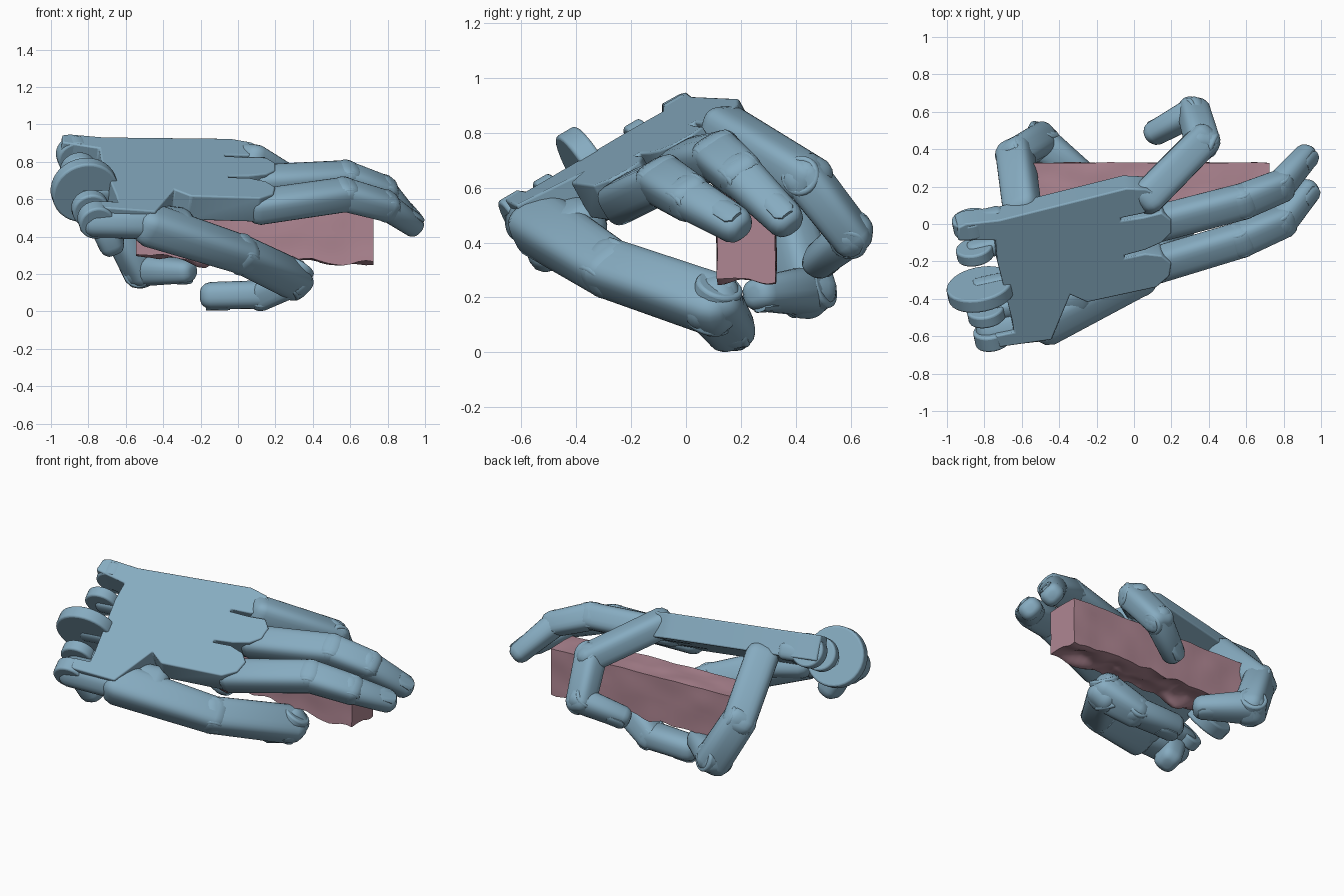
import bpy, bmesh, math
from mathutils import Vector, noise

if "Cube" in bpy.data.objects:
    bpy.data.objects.remove(bpy.data.objects["Cube"])

def material(name, col):
    m = bpy.data.materials.new(name)
    m.diffuse_color = (*col, 1)
    m.use_nodes = True
    m.node_tree.nodes["Principled BSDF"].inputs["Base Color"].default_value = m.diffuse_color
    return m

BLUE = material("blue", (0.24, 0.41, 0.53))
PINK = material("pink", (0.43, 0.24, 0.29))

# Hand axes: U wrist to fingers, V across, N out of the back of the hand
N = Vector((0.13, -0.48, 0.865)).normalized()
U = Vector((0.973, 0.228, -0.04))
U = (U - N * U.dot(N)).normalized()
V = N.cross(U)

def finish(name, bm, mat=BLUE, bevel=0, angle=38):
    bmesh.ops.recalc_face_normals(bm, faces=bm.faces)
    me = bpy.data.meshes.new(name)
    bm.to_mesh(me)
    bm.free()
    ob = bpy.data.objects.new(name, me)
    bpy.context.collection.objects.link(ob)
    me.materials.append(mat)
    if bevel:
        b = ob.modifiers.new("bevel", 'BEVEL')
        b.width, b.segments, b.limit_method = bevel, 3, 'ANGLE'
    bpy.ops.object.select_all(action='DESELECT')
    ob.select_set(True)
    bpy.context.view_layer.objects.active = ob
    bpy.ops.object.shade_smooth_by_angle(angle=math.radians(angle))
    return ob

def back_z(x, y):
    return 0.925 - 0.15 * (x + 0.85) + 0.555 * (y + 0.03)

def loft(name, rings, side, back, power, sides=24):
    """rings: (centre, half width, half height), rounded-box sections"""
    bm = bmesh.new()
    loops = []
    for c, w, h in rings:
        loop = []
        for i in range(sides):
            t = 2 * math.pi * (i + 0.5) / sides
            cs, sn = math.cos(t), math.sin(t)
            px = math.copysign(abs(cs) ** power, cs) * w
            py = math.copysign(abs(sn) ** power, sn) * h
            loop.append(bm.verts.new(c + side * px + back * py))
        loops.append(loop)
    for l0, l1 in zip(loops, loops[1:]):
        for i in range(sides):
            j = (i + 1) % sides
            bm.faces.new((l0[i], l0[j], l1[j], l1[i]))
    bm.faces.new(loops[0])
    bm.faces.new(loops[-1])
    return finish(name, bm)

def bone(name, a, b, r0, r1, hint, flat=0.88, power=0.7, tip=False):
    """one phalanx with rounded ends; a tip also gets a nail"""
    a, b = Vector(a), Vector(b)
    d = (b - a).normalized()
    back = (Vector(hint) - d * d.dot(Vector(hint))).normalized()
    side = d.cross(back)
    cap = [(0.85, 0.35), (0.78, 0.6), (0.55, 0.85), (0.2, 0.98)]
    rings = [(a - d * r0 * o, r0 * s, r0 * s * flat) for o, s in cap]
    rings += [(b + d * r1 * o, r1 * s, r1 * s * flat) for o, s in reversed(cap)]
    loft(name, rings, side, back, power)
    if tip:
        c = b - d * r1 * 0.15 + back * r1 * flat * 0.85
        nail = [(c + d * r1 * o, r1 * s, r1 * 0.2)
                for o, s in ((-0.85, 0.4), (-0.6, 0.6), (0.35, 0.62), (0.65, 0.35))]
        loft(name + "_nail", nail, side, back, 0.8, 12)

def cylinder(name, c, axis, r, length, bevel=0.012):
    bm = bmesh.new()
    bmesh.ops.create_cone(bm, cap_ends=True, segments=32, radius1=r, radius2=r, depth=length)
    q = Vector((0, 0, 1)).rotation_difference(Vector(axis))
    for v in bm.verts:
        v.co = q @ v.co + Vector(c)
    finish(name, bm, bevel=bevel)

def digit(name, pts, radii, hints):
    for i in range(len(pts) - 1):
        last = i == len(pts) - 2
        bone(f"{name}_{i + 1}", pts[i], pts[i + 1], radii[i], radii[i + 1], hints[i],
             power=0.8 if last else 0.62, tip=last)
    for i in range(1, len(pts) - 1):
        d = Vector(pts[i + 1]) - Vector(pts[i - 1])
        axis = d.cross(Vector(hints[i])).normalized()
        cylinder(f"{name}_joint_{i}", pts[i], axis, radii[i] * 0.8, radii[i] * 1.6)

# Palm plate: outline seen from above, laid on the tilted back plane
outline = [(-0.94, -0.02), (-0.9, 0.0), (-0.72, 0.02), (-0.04, 0.19), (0.07, 0.185), (0.13, 0.15),
           (0.11, 0.09), (0.05, 0.055), (-0.07, 0.03), (-0.07, 0.015), (0.05, 0.035), (0.15, 0.06),
           (0.2, 0.02), (0.2, -0.05), (0.15, -0.1), (0.06, -0.14), (-0.05, -0.17), (-0.05, -0.185),
           (0.06, -0.16), (0.15, -0.17), (0.2, -0.21), (0.19, -0.28), (0.12, -0.34),
           (-0.25, -0.42), (-0.34, -0.38), (-0.44, -0.62), (-0.72, -0.66), (-0.74, -0.6),
           (-0.64, -0.58), (-0.65, -0.52), (-0.73, -0.2), (-0.74, -0.09), (-0.94, -0.09)]
bm = bmesh.new()
top = [bm.verts.new((x, y, back_z(x, y))) for x, y in outline]
face = bm.faces.new(top)
ext = bmesh.ops.extrude_face_region(bm, geom=[face])
for v in ext["geom"]:
    if isinstance(v, bmesh.types.BMVert):
        v.co -= N * 0.15
finish("palm", bm, bevel=0.015)

# Wrist hinge discs and lobes
for i, (x, y, z, r, w) in enumerate([(-0.87, -0.0, 0.835, 0.1, 0.09), (-0.85, -0.15, 0.75, 0.1, 0.07),
                                     (-0.82, -0.35, 0.65, 0.18, 0.08), (-0.79, -0.48, 0.55, 0.1, 0.07),
                                     (-0.76, -0.6, 0.49, 0.095, 0.09)]):
    cylinder(f"wrist_disc_{i + 1}", (x, y, z), V, r, w)
    a = Vector((x, y, z)) - N * 0.02
    bone(f"wrist_lug_{i + 1}", a, a + U * 0.14, 0.05, 0.05, N, flat=1.1)

# Thumb mount: rounded barrel and block below it
bone("thumb_barrel", (-0.76, -0.56, 0.48), (-0.5, -0.53, 0.47), 0.1, 0.1, (0, 0, 1), power=0.8)
bone("thumb_motor", (-0.72, -0.53, 0.47), (-0.68, -0.5, 0.37), 0.09, 0.08, (1, 0, 0))
bone("thumb_web", (-0.48, -0.45, 0.48), (-0.32, -0.39, 0.46), 0.1, 0.1, N)

# Thumb, sweeping under the bar
digit("thumb", [(-0.46, -0.52, 0.46), (0.02, -0.28, 0.305), (0.29, 0.1, 0.175), (0.13, 0.16, 0.09),
                (-0.13, 0.165, 0.085)], [0.12, 0.105, 0.11, 0.09, 0.085],
      [(0.2, -0.5, 0.8), (0.5, -0.5, 0.7), (1, 0, -0.6), (0, 0, -1)])

# Two long fingers and one curled finger
digit("index_finger", [(0.12, -0.22, 0.56), (0.57, -0.085, 0.625), (0.79, 0.01, 0.565), (0.925, 0.17, 0.47)],
      [0.095, 0.093, 0.085, 0.07], [N, N, (0.5, -0.4, 0.8)])
digit("middle_finger", [(0.12, 0.0, 0.69), (0.58, 0.12, 0.715), (0.78, 0.2, 0.645), (0.915, 0.355, 0.49)],
      [0.095, 0.093, 0.085, 0.07], [N, N, (0.5, -0.4, 0.8)])
digit("curled_finger", [(0.08, 0.15, 0.81), (0.365, 0.44, 0.635), (0.32, 0.6, 0.43), (0.12, 0.49, 0.34)],
      [0.095, 0.092, 0.085, 0.07], [(0.4, 0.3, 0.8), (0.3, 0.9, 0.5), (-0.3, 0.7, -0.5)])

# Extra digit near the wrist, hooking under the bar
digit("heel_finger", [(-0.6, 0.1, 0.75), (-0.635, 0.37, 0.47), (-0.51, 0.44, 0.225), (-0.29, 0.28, 0.215)],
      [0.1, 0.1, 0.105, 0.072], [(-0.5, 0.7, 0.5), (-0.7, 0.7, 0.2), (0, 0.3, -1)])

# Pink bar with slightly uneven surface and a few drips
bm = bmesh.new()
bmesh.ops.create_cube(bm, size=1)
for v in bm.verts:
    v.co = Vector((v.co.x * 1.27, v.co.y * 0.215, v.co.z * 0.28))
bmesh.ops.subdivide_edges(bm, edges=bm.edges, cuts=30, use_grid_fill=True)
for v in bm.verts:
    n = noise.noise(v.co * 9)
    low = 0.03 if v.co.z < -0.13 else 0.006
    # drips: smooth downward bulges of the lower edge
    for dx, dy, depth in ((0.43, -0.08, 0.03), (0.52, 0.08, 0.02), (-0.28, -0.07, 0.05)):
        if v.co.z < -0.13:
            q = ((v.co.x - dx) / 0.07) ** 2 + ((v.co.y - dy) / 0.04) ** 2
            v.co.z -= depth * math.exp(-q)
    v.co.z += n * low + 0.01 - 0.025 * v.co.x
    v.co.y += noise.noise(v.co * 7 + Vector((5, 0, 0))) * 0.006
    v.co += Vector((0.09, 0.22, 0.415))
finish("bar", bm, PINK, angle=50)
